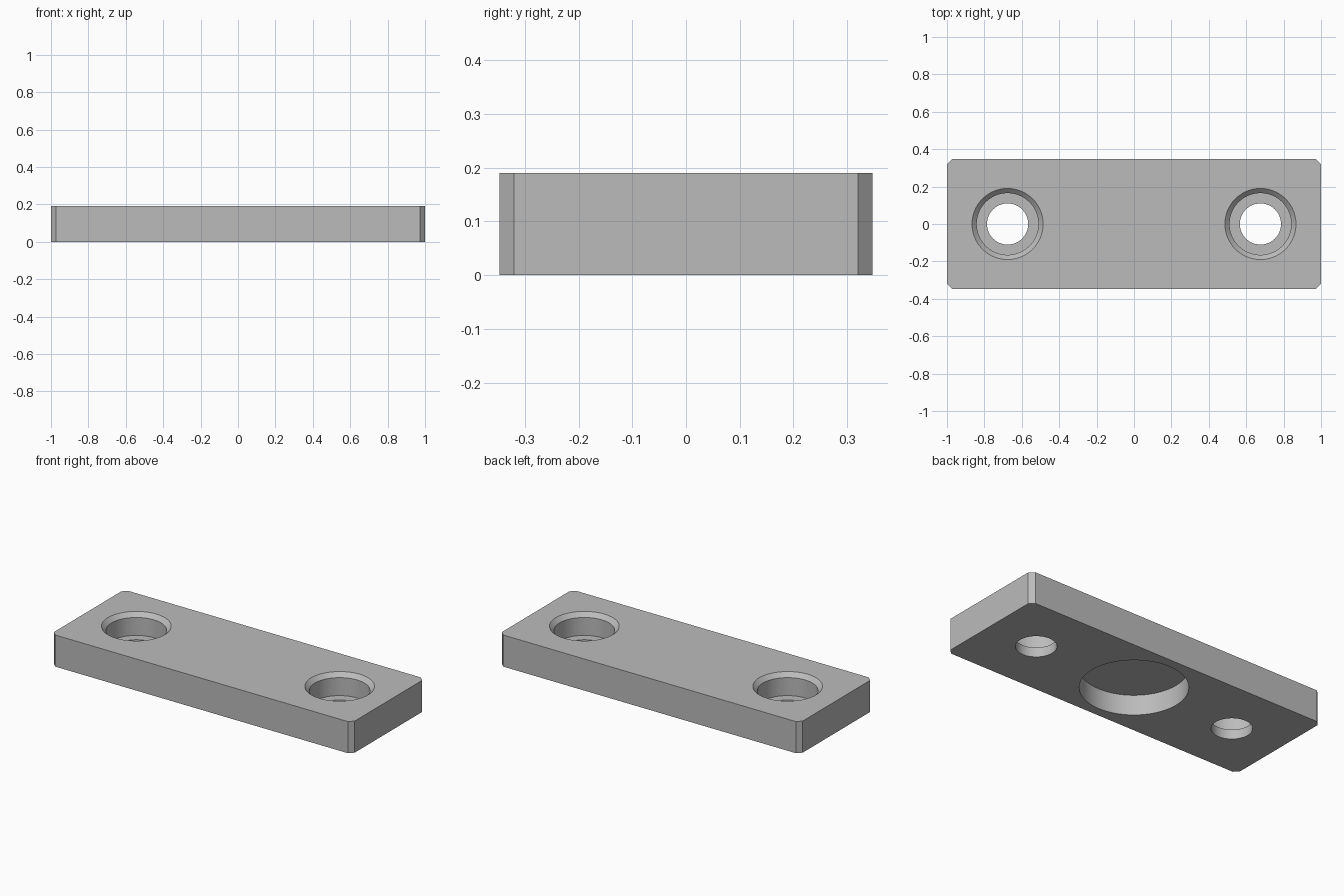
import bpy
import bmesh
import math

cube = bpy.data.objects.get("Cube")
if cube:
    bpy.data.objects.remove(cube, do_unlink=True)

LENGTH, WIDTH, HEIGHT = 2.0, 0.694, 0.19
CORNER = 0.027
HOLE_X = 0.676
FLOOR_Z = 0.057
RECESS_Z = 0.12

grey = bpy.data.materials.new("plain grey")
grey.use_nodes = True
colour = (0.5, 0.5, 0.5, 1)
grey.diffuse_color = colour
grey.node_tree.nodes["Principled BSDF"].inputs["Base Color"].default_value = colour


def make_object(name, bm):
    bmesh.ops.recalc_face_normals(bm, faces=bm.faces)
    mesh = bpy.data.meshes.new(name)
    bm.to_mesh(mesh)
    bm.free()
    mesh.materials.append(grey)
    obj = bpy.data.objects.new(name, mesh)
    bpy.context.collection.objects.link(obj)
    return obj


def turned_cutter(name, x, profile, segments=96):
    """Solid of revolution about z from (radius, z) pairs, capped at both ends."""
    bm = bmesh.new()
    rings = []
    for radius, z in profile:
        angles = [math.tau * i / segments for i in range(segments)]
        rings.append([bm.verts.new((x + radius * math.cos(a), radius * math.sin(a), z))
                      for a in angles])
    for low, high in zip(rings, rings[1:]):
        for i in range(segments):
            j = (i + 1) % segments
            bm.faces.new((low[i], low[j], high[j], high[i]))
    bm.faces.new(rings[0])
    bm.faces.new(rings[-1])
    obj = make_object(name, bm)
    obj.hide_render = True
    return obj


# Plate with chamfered upright corners
bm = bmesh.new()
bmesh.ops.create_cube(bm, size=1)
for v in bm.verts:
    v.co = (v.co.x * LENGTH, v.co.y * WIDTH, (v.co.z + 0.5) * HEIGHT)
uprights = [e for e in bm.edges if abs(e.verts[0].co.z - e.verts[1].co.z) > HEIGHT / 2]
bmesh.ops.bevel(bm, geom=uprights, offset=CORNER, segments=1, affect='EDGES')
plate = make_object("mounting_plate", bm)

# Stepped screw holes with a chamfered rim, and the round recess underneath
screw_profile = [(0.11, -0.1), (0.11, FLOOR_Z), (0.165, FLOOR_Z),
                 (0.165, HEIGHT - 0.025), (0.19, HEIGHT), (0.19, HEIGHT + 0.1)]
cutters = [
    turned_cutter("left_screw_hole_cutter", HOLE_X, screw_profile),
    turned_cutter("right_screw_hole_cutter", -HOLE_X, screw_profile),
    turned_cutter("bottom_recess_cutter", 0, [(0.29, -0.1), (0.29, RECESS_Z)]),
]

bpy.ops.object.select_all(action='DESELECT')
plate.select_set(True)
bpy.context.view_layer.objects.active = plate
for cutter in cutters:
    cut = plate.modifiers.new(cutter.name, 'BOOLEAN')
    cut.operation = 'DIFFERENCE'
    cut.solver = 'EXACT'
    cut.object = cutter
    bpy.ops.object.modifier_apply(modifier=cut.name)
    bpy.data.objects.remove(cutter, do_unlink=True)

bpy.ops.object.shade_smooth_by_angle(angle=math.radians(30))
